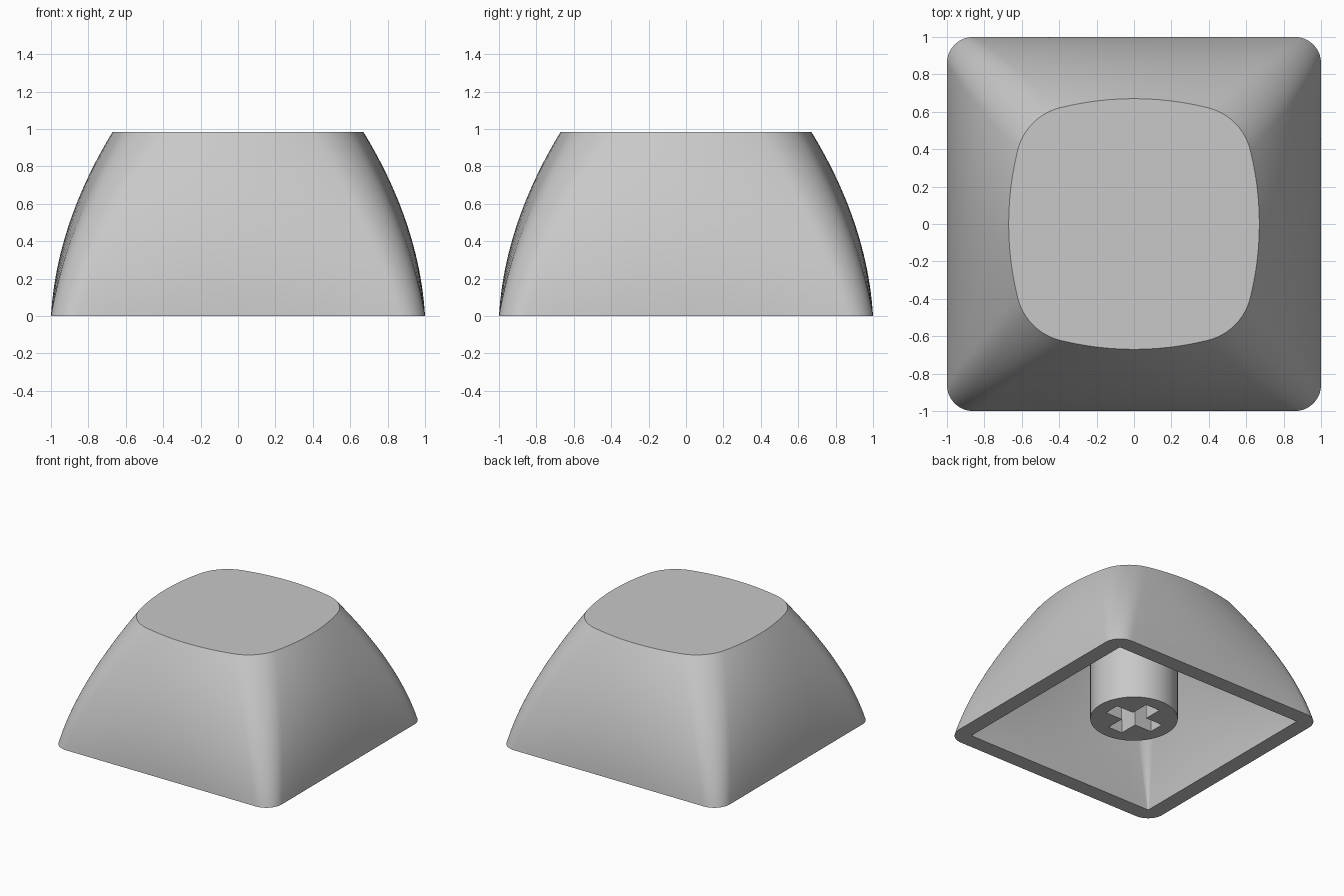
import bpy, bmesh
from math import sin, cos, tan, pi, radians

cube = bpy.data.objects.get("Cube")
if cube:
    bpy.data.objects.remove(cube, do_unlink=True)

HEIGHT, WALL, CEILING = 0.985, 0.13, 0.85
STEM_BASE, STEM_RADIUS, SLOT_TOP = 0.085, 0.33, 0.5
ARM, ARM_WIDTH = 0.22, 0.065

grey = bpy.data.materials.new("plastic grey")
grey.use_nodes = True
grey.diffuse_color = (0.58, 0.58, 0.58, 1)
grey.node_tree.nodes["Principled BSDF"].inputs["Base Color"].default_value = grey.diffuse_color


def section(z, inset=0.0, steps=12):
    """Rounded square with bowed sides that softens as it rises."""
    t = z / HEIGHT
    half = 1 - 0.06 * z - 0.279 * z * z - inset
    radius = 0.14 + 0.17 * t - inset
    bow = radians(14) * t
    c = (half - radius) / (1 + tan(bow / 2))
    w = c + radius * sin(bow)
    quarter = []
    for i in range(steps + 1):
        s = 1 - 2 * i / steps
        quarter.append((w * s, half - w * tan(bow / 2) * s * s))
    for i in range(1, steps):
        a = pi / 2 + bow + (pi / 2 - 2 * bow) * i / steps
        quarter.append((-c + radius * cos(a), c + radius * sin(a)))
    points = []
    for _ in range(4):
        points += quarter
        quarter = [(-y, x) for x, y in quarter]
    return [(x, y, z) for x, y in points]


def add_ring(bm, points):
    return [bm.verts.new(p) for p in points]


def skin(bm, a, b):
    n = len(a)
    for i in range(n):
        j = (i + 1) % n
        bm.faces.new((a[i], a[j], b[j], b[i]))


def finish(bm, name):
    bmesh.ops.recalc_face_normals(bm, faces=bm.faces[:])
    mesh = bpy.data.meshes.new(name)
    bm.to_mesh(mesh)
    bm.free()
    mesh.materials.append(grey)
    obj = bpy.data.objects.new(name, mesh)
    bpy.context.collection.objects.link(obj)
    bpy.ops.object.select_all(action='DESELECT')
    obj.select_set(True)
    bpy.context.view_layer.objects.active = obj
    bpy.ops.object.shade_smooth_by_angle(angle=radians(30))


# Hollow shell: ceiling, down the inside, across the rim, up the outside, top
LEVELS = 24
bm = bmesh.new()
inside = [add_ring(bm, section(CEILING * i / LEVELS, WALL)) for i in range(LEVELS, -1, -1)]
outside = [add_ring(bm, section(HEIGHT * i / LEVELS)) for i in range(LEVELS + 1)]
rings = inside + outside
for a, b in zip(rings, rings[1:]):
    skin(bm, a, b)
bm.faces.new(rings[0])
bm.faces.new(rings[-1])
finish(bm, "cap_shell")

# Round stem with a cross-shaped socket in its lower end
bm = bmesh.new()
SIDES = 64
circle = [(STEM_RADIUS * cos(2 * pi * i / SIDES), STEM_RADIUS * sin(2 * pi * i / SIDES))
          for i in range(SIDES)]
cross = []
arm = [(ARM, -ARM_WIDTH), (ARM, ARM_WIDTH), (ARM_WIDTH, ARM_WIDTH)]
for _ in range(4):
    cross += arm
    arm = [(-y, x) for x, y in arm]
loops = []
for outline, top in ((circle, CEILING + 0.02), (cross, SLOT_TOP)):
    low = add_ring(bm, [(x, y, STEM_BASE) for x, y in outline])
    high = add_ring(bm, [(x, y, top) for x, y in outline])
    skin(bm, low, high)
    bm.faces.new(high)
    loops += [bm.edges.get((low[i - 1], low[i])) for i in range(len(low))]
bmesh.ops.triangle_fill(bm, edges=loops, use_beauty=True, normal=(0, 0, -1))
finish(bm, "stem")
